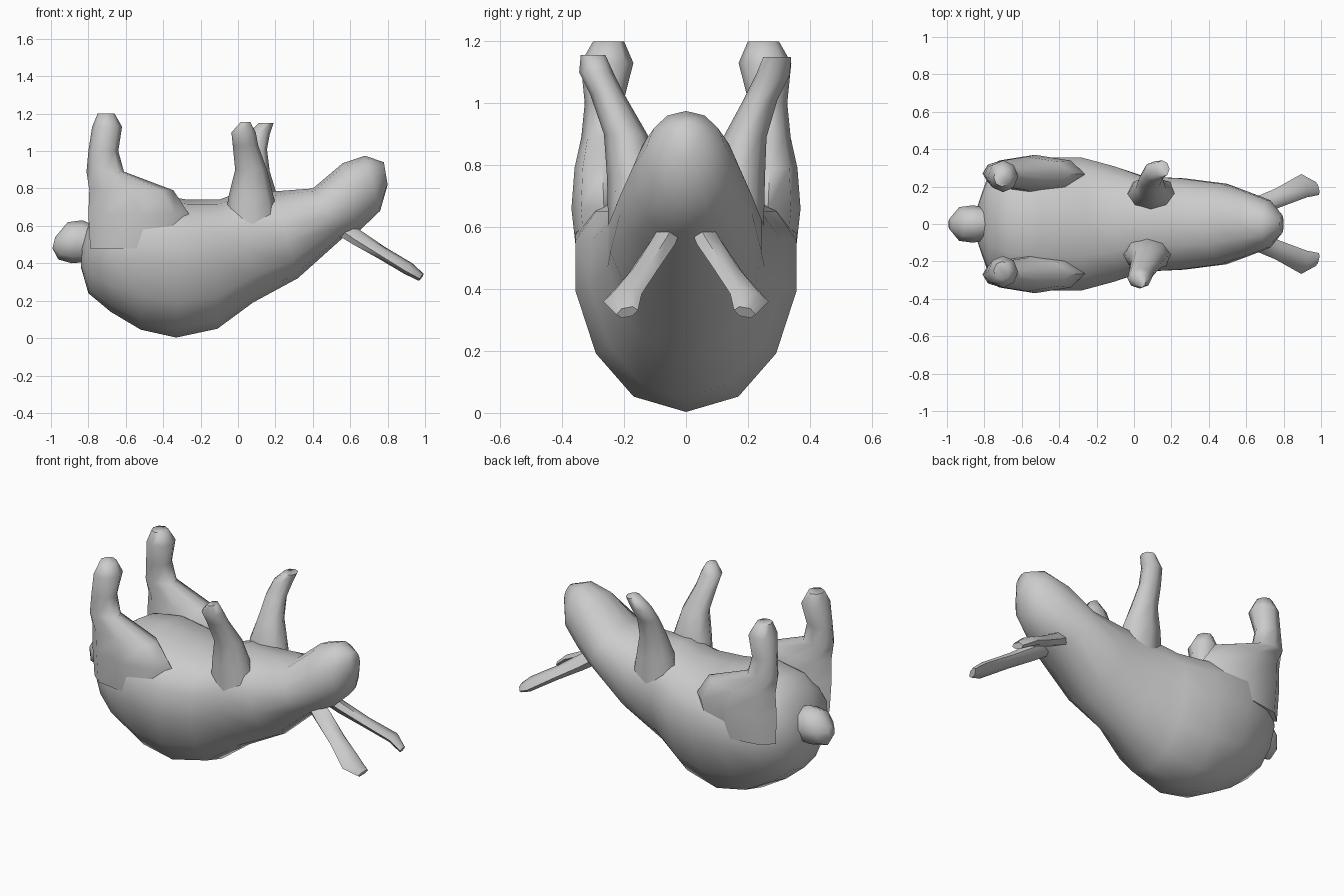
import bpy, bmesh, math
from mathutils import Vector

if "Cube" in bpy.data.objects:
    bpy.data.objects.remove(bpy.data.objects["Cube"])


def finish(bm, name, angle=50):
    bmesh.ops.recalc_face_normals(bm, faces=bm.faces)
    me = bpy.data.meshes.new(name)
    bm.to_mesh(me)
    bm.free()
    ob = bpy.data.objects.new(name, me)
    bpy.context.collection.objects.link(ob)
    bpy.ops.object.select_all(action='DESELECT')
    ob.select_set(True)
    bpy.context.view_layer.objects.active = ob
    bpy.ops.object.shade_smooth_by_angle(angle=math.radians(angle))
    return ob


def skin(name, rings, angle=50):
    """Bridge equal-sized rings of points and cap both ends."""
    bm = bmesh.new()
    vs = [[bm.verts.new(p) for p in r] for r in rings]
    n = len(vs[0])
    for a, b in zip(vs, vs[1:]):
        for i in range(n):
            j = (i + 1) % n
            bm.faces.new((a[i], a[j], b[j], b[i]))
    bm.faces.new(vs[0])
    bm.faces.new(vs[-1])
    return finish(bm, name, angle)


def oval(c, u, v, n):
    c, u, v = Vector(c), Vector(u), Vector(v)
    return [c + u * math.cos(2 * math.pi * i / n) + v * math.sin(2 * math.pi * i / n)
            for i in range(n)]


def body_ring(xb, zb, xt, zt, w, f, n=14):
    """Section between a back point and a belly point; f = height of widest place."""
    b, t = Vector((xb, 0, zb)), Vector((xt, 0, zt))
    c = b.lerp(t, f)
    pts = []
    for i in range(n):
        a = 2 * math.pi * (i + 0.5 * (n % 4 == 0)) / n + math.pi / 2
        s, co = math.sin(a), math.cos(a)
        p = c + (t - c) * s if s > 0 else c + (c - b) * s
        p.y = w * math.copysign(abs(co) ** 0.92, co)
        pts.append(p)
    return pts


# body and head lying on the back: back x,z / belly x,z / half width / widest
skin("body", [body_ring(*r) for r in [
    (-.84, .38, -.83, .52, .10, .5),
    (-.80, .24, -.77, .69, .25, .6),
    (-.68, .14, -.67, .76, .325, .6),
    (-.52, .045, -.50, .78, .365, .65),
    (-.33, .003, -.27, .74, .365, .68),
    (-.11, .05, -.10, .74, .315, .66),
    (.08, .19, .03, .79, .26, .6),
    (.32, .32, .20, .785, .25, .55),
    (.56, .535, .40, .80, .22, .5),
    (.65, .575, .56, .935, .175, .5),
    (.76, .68, .68, .975, .13, .5),
    (.80, .82, .78, .94, .05, .5)]], 80)

# hind thighs and front legs/hind legs: x, y, z, half x, half y
hind = [(-.55, .26, .48, .24, .09), (-.53, .265, .66, .27, .105),
        (-.57, .27, .79, .225, .09), (-.71, .27, .89, .10, .068),
        (-.72, .265, 1.0, .08, .062), (-.70, .255, 1.13, .08, .085),
        (-.705, .25, 1.20, .045, .05)]
front_a = [(.08, .15, .55, .16, .10), (.07, .165, .76, .12, .09),
           (.07, .195, .90, .085, .07), (.04, .255, 1.03, .068, .055),
           (.03, .29, 1.10, .065, .055), (.04, .30, 1.155, .025, .04)]
front_b = [(.10, .15, .55, .16, .10), (.09, .165, .76, .12, .09),
           (.09, .19, .89, .08, .07), (.09, .24, 1.01, .065, .055),
           (.11, .28, 1.09, .06, .055), (.15, .295, 1.15, .04, .045)]


def leg(name, pts, side):
    skin(name, [oval((x, y * side, z), (a, 0, 0), (0, b, 0), 8)
                for x, y, z, a, b in pts], 65)


leg("front_leg_right", front_a, -1)
leg("front_leg_left", front_b, 1)

# mirrored hind legs and ears
for side, tag in ((-1, "right"), (1, "left")):
    leg("hind_leg_" + tag, hind, side)
    ear = [(.54, .05, .60, .04, .045), (.64, .085, .535, .05, .04),
           (.77, .14, .455, .05, .032), (.91, .205, .372, .062, .03),
           (.98, .19, .325, .035, .02)]
    skin("ear_" + tag, [oval((x, y * side, z), (-.25 * w, w * side, -.2 * w),
                             (.5 * t, 0, .87 * t), 6)
                        for x, y, z, w, t in ear], 60)

# tail
skin("tail", [oval((x, 0, z), (0, w, 0), (.25 * h, 0, h), 8) for x, z, w, h in [
    (-.985, .51, .03, .03), (-.935, .52, .09, .10),
    (-.86, .515, .10, .115), (-.76, .50, .08, .09)]], 60)
